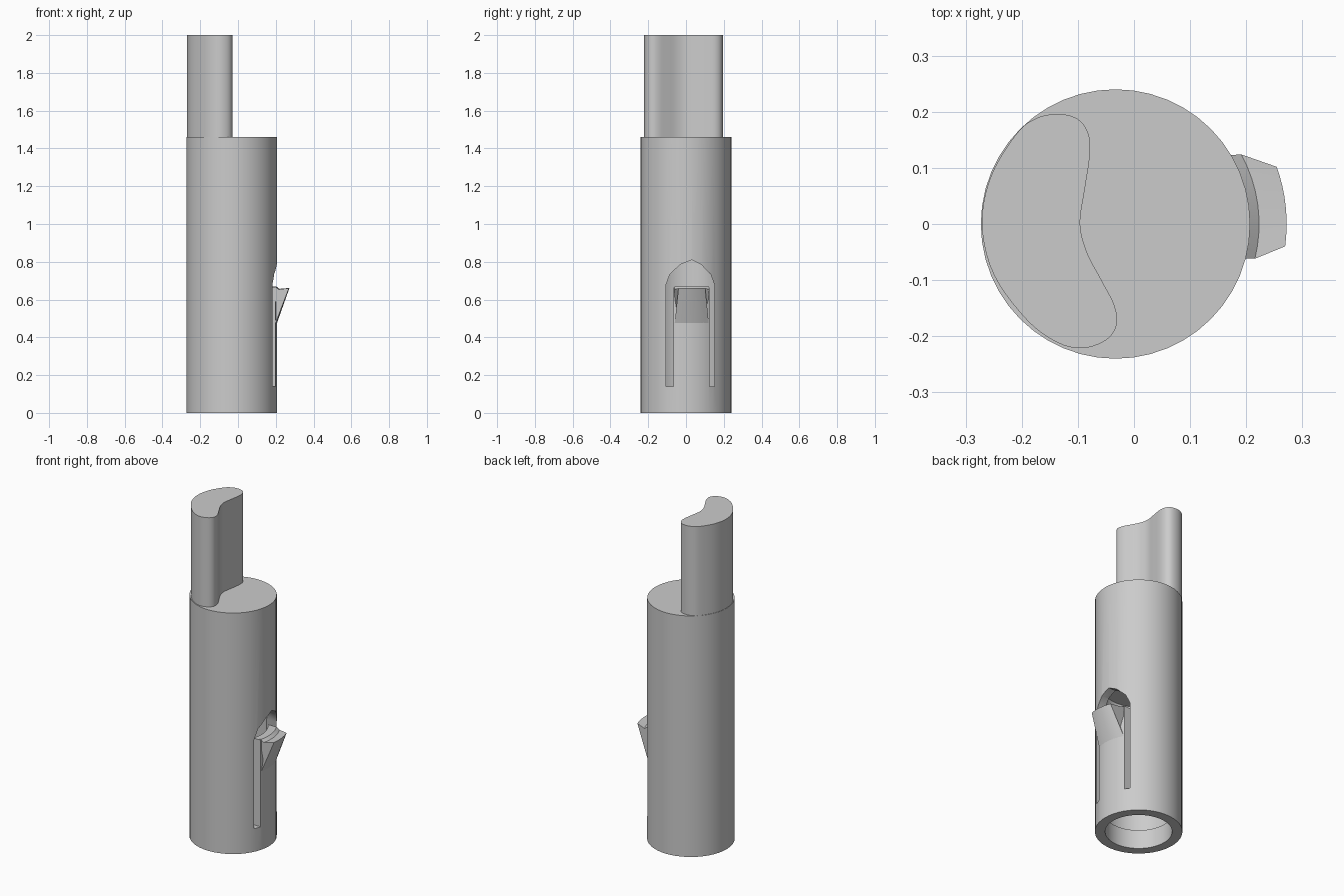
import bpy, bmesh, math
from mathutils import Vector

cube = bpy.data.objects.get("Cube")
if cube:
    bpy.data.objects.remove(cube)

CX, R, TOP = -0.033, 0.24, 1.46

grey = bpy.data.materials.new("plain_grey")
grey.use_nodes = True
grey.diffuse_color = (0.6, 0.6, 0.6, 1)
grey.node_tree.nodes["Principled BSDF"].inputs["Base Color"].default_value = (0.6, 0.6, 0.6, 1)


def finish(bm, name):
    bmesh.ops.recalc_face_normals(bm, faces=bm.faces)
    mesh = bpy.data.meshes.new(name)
    bm.to_mesh(mesh)
    bm.free()
    mesh.materials.append(grey)
    obj = bpy.data.objects.new(name, mesh)
    bpy.context.collection.objects.link(obj)
    return obj


def smooth(obj):
    bpy.ops.object.select_all(action='DESELECT')
    obj.select_set(True)
    bpy.context.view_layer.objects.active = obj
    bpy.ops.object.shade_smooth_by_angle(angle=math.radians(30))


def prism(points, offset, name):
    bm = bmesh.new()
    face = bm.faces.new([bm.verts.new(p) for p in points])
    moved = bmesh.ops.extrude_face_region(bm, geom=[face], use_keep_orig=True)["geom"]
    bmesh.ops.translate(bm, vec=offset, verts=[v for v in moved if isinstance(v, bmesh.types.BMVert)])
    return finish(bm, name)


def closed_spline(pts, steps=5):
    out, n = [], len(pts)
    for i in range(n):
        a, b, c, d = (Vector(pts[(i + k) % n]) for k in (-1, 0, 1, 2))
        for s in range(steps):
            t = s / steps
            out.append(b + (c - a) * t / 2 + (2 * a - 5 * b + 4 * c - d) * t * t / 2
                       + (3 * b - a - 3 * c + d) * t ** 3 / 2)
    return out


# Hollow round body with a stepped bore
bm = bmesh.new()
profile = [(0, TOP), (R, TOP), (R, 0), (0.184, 0), (0.184, 0.115), (0.192, 0.115), (0.192, 0.9), (0, 0.9)]
verts = [bm.verts.new((CX + r, 0, z)) for r, z in profile]
edges = [bm.edges.new(pair) for pair in zip(verts, verts[1:])]
bmesh.ops.spin(bm, geom=verts + edges, cent=(CX, 0, 0), axis=(0, 0, 1), angle=math.tau, steps=48)
bmesh.ops.remove_doubles(bm, verts=bm.verts, dist=0.0001)
body = finish(bm, "body")

# Two slots joined by a pointed window leave a spring tongue in the wall
outline = [(-0.105, 0.14), (-0.065, 0.14), (-0.065, 0.665), (0.125, 0.665), (0.125, 0.14), (0.15, 0.14),
           (0.15, 0.68), (0.13, 0.735), (0.08, 0.785), (0.03, 0.81), (-0.03, 0.785), (-0.085, 0.735),
           (-0.105, 0.68)]
cutter = prism([(0.05, y, z) for y, z in outline], (0.3, 0, 0), "slot_cutter")
cutter.hide_render = True
cut = body.modifiers.new("slots", 'BOOLEAN')
cut.operation, cut.solver, cut.object = 'DIFFERENCE', 'EXACT', cutter
bpy.ops.object.select_all(action='DESELECT')
body.select_set(True)
bpy.context.view_layer.objects.active = body
bpy.ops.object.modifier_apply(modifier=cut.name)
bpy.data.objects.remove(cutter)
smooth(body)

# Flared barb at the top of the tongue: radius, height, angle range
rows = [(0.236, 0.465, -15, 31), (0.305, 0.66, -7.5, 19.5), (0.256, 0.654, -14, 29),
        (0.238, 0.668, -15, 31), (0.2, 0.66, -15, 31), (0.2, 0.465, -15, 31)]
bm = bmesh.new()
rings = []
for i in range(9):
    ring = []
    for r, z, a0, a1 in rows:
        a = math.radians(a0 + (a1 - a0) * i / 8)
        ring.append(bm.verts.new((CX + r * math.cos(a), r * math.sin(a), z)))
    rings.append(ring)
for p, q in zip(rings, rings[1:]):
    for k in range(len(rows)):
        j = (k + 1) % len(rows)
        bm.faces.new((p[k], p[j], q[j], q[k]))
bm.faces.new(rings[0])
bm.faces.new(rings[-1])
smooth(finish(bm, "tongue_barb"))

# Curved key standing on the body
section = [(-0.271, 0), (-0.255, 0.085), (-0.21, 0.16), (-0.175, 0.188), (-0.135, 0.196), (-0.1, 0.187),
           (-0.081, 0.16), (-0.079, 0.12), (-0.088, 0.06), (-0.096, 0), (-0.084, -0.05), (-0.058, -0.1),
           (-0.035, -0.145), (-0.031, -0.18), (-0.05, -0.207), (-0.09, -0.221), (-0.135, -0.212),
           (-0.19, -0.172), (-0.25, -0.09)]
key = prism([(p.x, p.y, TOP - 0.01) for p in closed_spline(section)], (0, 0, 2.01 - TOP), "key_post")
smooth(key)
